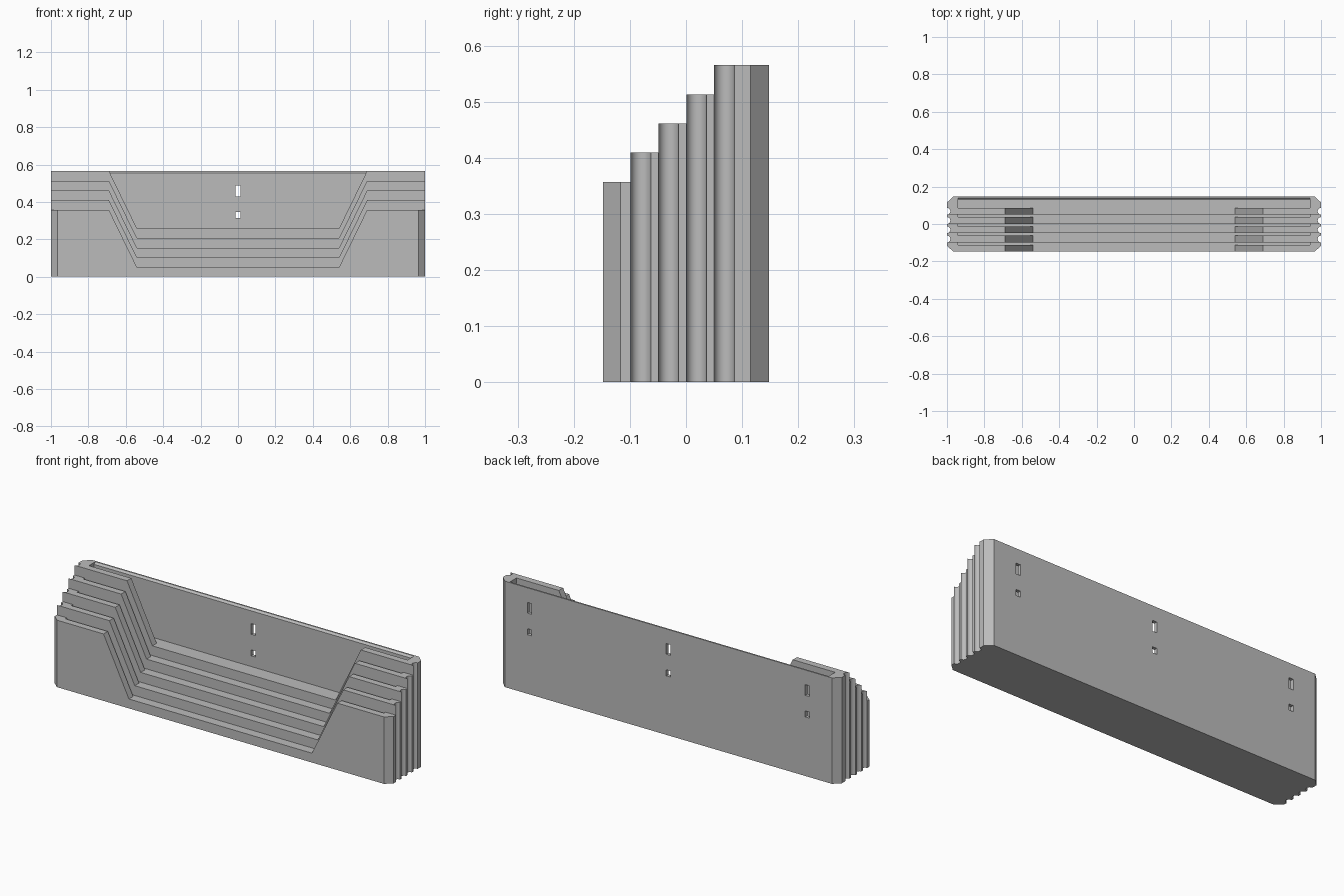
import bpy, bmesh, math
from mathutils import Vector

cube = bpy.data.objects.get("Cube")
if cube:
    bpy.data.objects.remove(cube, do_unlink=True)

grey = bpy.data.materials.new("light grey plastic")
grey.use_nodes = True
colour = (0.5, 0.5, 0.5, 1)
grey.diffuse_color = colour
grey.node_tree.nodes["Principled BSDF"].inputs["Base Color"].default_value = colour

PITCH, RISE, WALL = 0.0495, 0.052, 0.036
FRONT, BACK = -0.148, 0.148
SLOT_X = 0.94


def prism(name, points, axis, lo, hi):
    """Extrude a 2D outline along x, y or z."""
    place = {"x": lambda a, b: (lo, a, b),
             "y": lambda a, b: (a, lo, b),
             "z": lambda a, b: (a, b, lo)}[axis]
    step = Vector([(hi - lo) * (axis == k) for k in "xyz"])
    bm = bmesh.new()
    face = bm.faces.new([bm.verts.new(place(a, b)) for a, b in points])
    top = bmesh.ops.extrude_face_region(bm, geom=[face])["geom"]
    bmesh.ops.translate(bm, vec=step,
                        verts=[v for v in top if isinstance(v, bmesh.types.BMVert)])
    bmesh.ops.recalc_face_normals(bm, faces=bm.faces)
    mesh = bpy.data.meshes.new(name)
    bm.to_mesh(mesh)
    bm.free()
    mesh.materials.append(grey)
    obj = bpy.data.objects.new(name, mesh)
    bpy.context.collection.objects.link(obj)
    return obj


def carve(target, cutter):
    """Subtract a cutter and remove it."""
    bpy.context.view_layer.objects.active = target
    mod = target.modifiers.new("cut", "BOOLEAN")
    mod.operation = "DIFFERENCE"
    mod.solver = "EXACT"
    mod.object = cutter
    bpy.ops.object.modifier_apply(modifier=mod.name)
    bpy.data.objects.remove(cutter, do_unlink=True)


def rect(a0, a1, b0, b1):
    return [(a0, b0), (a1, b0), (a1, b1), (a0, b1)]


for i in range(5):
    first, last = i == 0, i == 4
    y0 = FRONT + i * PITCH
    y1 = BACK if last else y0 + PITCH
    top = 0.357 + i * RISE
    floor = 0.05 + i * RISE

    # Plan outline: chamfered outer corners, finger grooves on inner tiers
    if first:
        side = [(0.965, y0), (1, y0 + 0.031)]
    else:
        r = WALL / 2
        side = [(1 - r * math.sin(t), y0 + r - r * math.cos(t))
                for t in (math.pi * k / 12 for k in range(13))]
    side += [(1, y1 - 0.033), (0.965, y1)] if last else [(1, y1)]
    outline = side + [(-x, y) for x, y in reversed(side)]
    tier = prism(f"tier_{i + 1}", outline, "z", 0, top)

    # Pocket, with a lead-in bevel on the rear wall
    if last:
        pocket = [(y0 + WALL, floor), (0.13, floor), (0.13, top - 0.01),
                  (0.14, top), (0.14, top + 0.05), (y0 + WALL, top + 0.05)]
    else:
        pocket = rect(y0 + WALL, y1 + 0.02, floor, top + 0.05)
    carve(tier, prism("pocket_cutter", pocket, "x", -SLOT_X, SLOT_X))

    # Sloping-sided opening through the front wall
    lift = 0.05
    wide = 0.69 + lift * 0.15 / 0.307
    opening = [(-0.54, floor), (0.54, floor), (wide, top + lift), (-wide, top + lift)]
    carve(tier, prism("opening_cutter", opening, "y", y0 - 0.02, y0 + WALL + 0.005))

    # Mounting holes through the rear wall
    if last:
        for x in (-0.82, 0, 0.82):
            for z0, z1 in ((0.43, 0.487), (0.315, 0.347)):
                hole = rect(x - 0.013, x + 0.013, z0, z1)
                carve(tier, prism("hole_cutter", hole, "y", 0.11, 0.17))

    # Smooth grooves, crisp edges
    bpy.ops.object.select_all(action="DESELECT")
    tier.select_set(True)
    bpy.context.view_layer.objects.active = tier
    bpy.ops.object.shade_smooth_by_angle(angle=math.radians(25))
